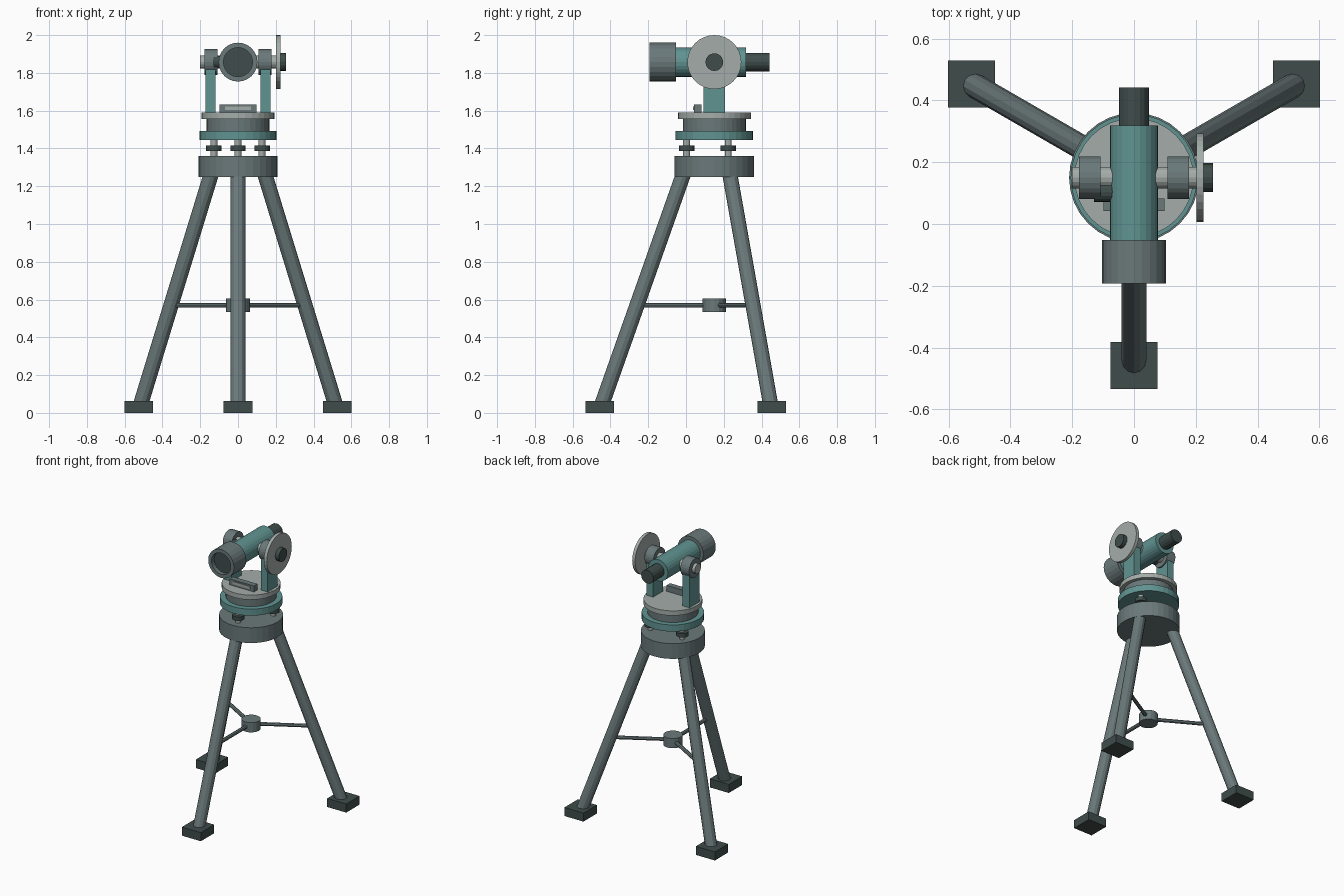
import bpy, bmesh, math
from mathutils import Vector

if "Cube" in bpy.data.objects:
    bpy.data.objects.remove(bpy.data.objects["Cube"])

CY = 0.15      # y of the vertical axis
ZT = 1.857     # height of the telescope axis


def material(name, rgb):
    m = bpy.data.materials.new(name)
    m.diffuse_color = (*rgb, 1)
    m.use_nodes = True
    m.node_tree.nodes["Principled BSDF"].inputs["Base Color"].default_value = m.diffuse_color
    return m


TEAL = material("teal paint", (0.118, 0.295, 0.285))
GRAY = material("slate gray", (0.145, 0.19, 0.193))
LIGHT = material("light metal", (0.37, 0.415, 0.395))
DARK = material("dark rubber", (0.05, 0.075, 0.07))


def add(name, bm, mat):
    bmesh.ops.recalc_face_normals(bm, faces=bm.faces)
    me = bpy.data.meshes.new(name)
    bm.to_mesh(me)
    bm.free()
    me.materials.append(mat)
    ob = bpy.data.objects.new(name, me)
    bpy.context.collection.objects.link(ob)
    return ob


def rod(name, a, b, r, mat, sides=24):
    """Capped cylinder from point a to point b."""
    a, b = Vector(a), Vector(b)
    bm = bmesh.new()
    bmesh.ops.create_cone(bm, cap_ends=True, segments=sides, radius1=r,
                          radius2=r, depth=(b - a).length)
    rot = (b - a).to_track_quat('Z', 'Y').to_matrix()
    bmesh.ops.rotate(bm, matrix=rot, verts=bm.verts)
    bmesh.ops.translate(bm, vec=(a + b) / 2, verts=bm.verts)
    return add(name, bm, mat)


def box(name, lo, hi, mat):
    bm = bmesh.new()
    bmesh.ops.create_cube(bm, size=1)
    for v in bm.verts:
        v.co = [l + (c + 0.5) * (h - l) for l, c, h in zip(lo, v.co, hi)]
    return add(name, bm, mat)


def disc(name, z0, z1, r, mat, sides=32):
    return rod(name, (0, CY, z0), (0, CY, z1), r, mat, sides)


def cross(name, x0, x1, r, mat, y=CY, sides=24):
    return rod(name, (x0, y, ZT), (x1, y, ZT), r, mat, sides)


# Tripod legs, feet, spreader rods and levelling screws, three of each
for i, deg in enumerate((-90, 30, 150)):
    c, s = math.cos(math.radians(deg)), math.sin(math.radians(deg))

    def at(r, z):
        return (r * c, CY + r * s, z)

    n = f"_{i + 1}"
    rod("leg" + n, at(0.597, 0.04), at(0.16, 1.275), 0.04, GRAY, 12)
    x, y, _ = at(0.607, 0)
    box("foot" + n, (x - 0.076, y - 0.076, 0), (x + 0.076, y + 0.076, 0.062), DARK)
    rod("spreader_rod" + n, at(0.03, 0.57), at(0.41, 0.57), 0.013, GRAY, 8)
    rod("levelling_screw" + n, at(0.147, 1.35), at(0.147, 1.455), 0.018, LIGHT, 12)
    rod("levelling_knob" + n, at(0.147, 1.387), at(0.147, 1.415), 0.041, DARK, 16)

# Stacked plates on the vertical axis
disc("spreader_hub", 0.535, 0.605, 0.063, GRAY, 16)
disc("tripod_head", 1.25, 1.36, 0.21, GRAY)
disc("base_plate", 1.445, 1.493, 0.205, TEAL)
disc("rotating_drum", 1.493, 1.555, 0.167, GRAY)
disc("top_plate", 1.555, 1.589, 0.193, LIGHT)

# Level vial with a light window on its front
box("level_body", (-0.098, 0.042, 1.589), (0.098, 0.082, 1.632), GRAY)
box("level_window", (-0.07, 0.037, 1.603), (0.07, 0.043, 1.622), LIGHT)

# Uprights with bearings
for side, sx in (("left", -1), ("right", 1)):
    x0, x1 = sorted((sx * 0.118, sx * 0.172))
    box(side + "_upright", (x0, 0.093, 1.589), (x1, 0.207, 1.83), TEAL)
    cross(side + "_bearing", sx * 0.108, sx * 0.178, 0.069, GRAY)

# Tilt axle, graduated circle and knobs
cross("tilt_axle", -0.2, 0.205, 0.035, LIGHT, sides=16)
cross("vertical_circle", 0.202, 0.225, 0.143, LIGHT, sides=32)
cross("circle_knob", 0.225, 0.255, 0.047, DARK, sides=16)
cross("focus_knob", -0.13, -0.06, 0.033, DARK, y=0.104, sides=16)

# Telescope tube and eyepiece
rod("telescope_tube", (0, -0.06, ZT), (0, 0.318, ZT), 0.078, TEAL)
rod("eyepiece", (0, 0.31, ZT), (0, 0.442, ZT), 0.049, DARK, 16)

# Objective housing with a recessed lens
bell = rod("objective_housing", (0, -0.193, ZT), (0, -0.052, ZT), 0.103, GRAY)
bell.data.materials.append(DARK)
bm = bmesh.new()
bm.from_mesh(bell.data)
front = min(bm.faces, key=lambda f: f.calc_center_median().y)
bmesh.ops.inset_region(bm, faces=[front], thickness=0.026)
ext = bmesh.ops.extrude_face_region(bm, geom=[front])
lens = [g for g in ext["geom"] if isinstance(g, bmesh.types.BMFace)][0]
bmesh.ops.translate(bm, vec=(0, 0.03, 0), verts=lens.verts)
lens.material_index = 1
if front.is_valid:
    bmesh.ops.delete(bm, geom=[front], context='FACES_ONLY')
bm.to_mesh(bell.data)
bm.free()
